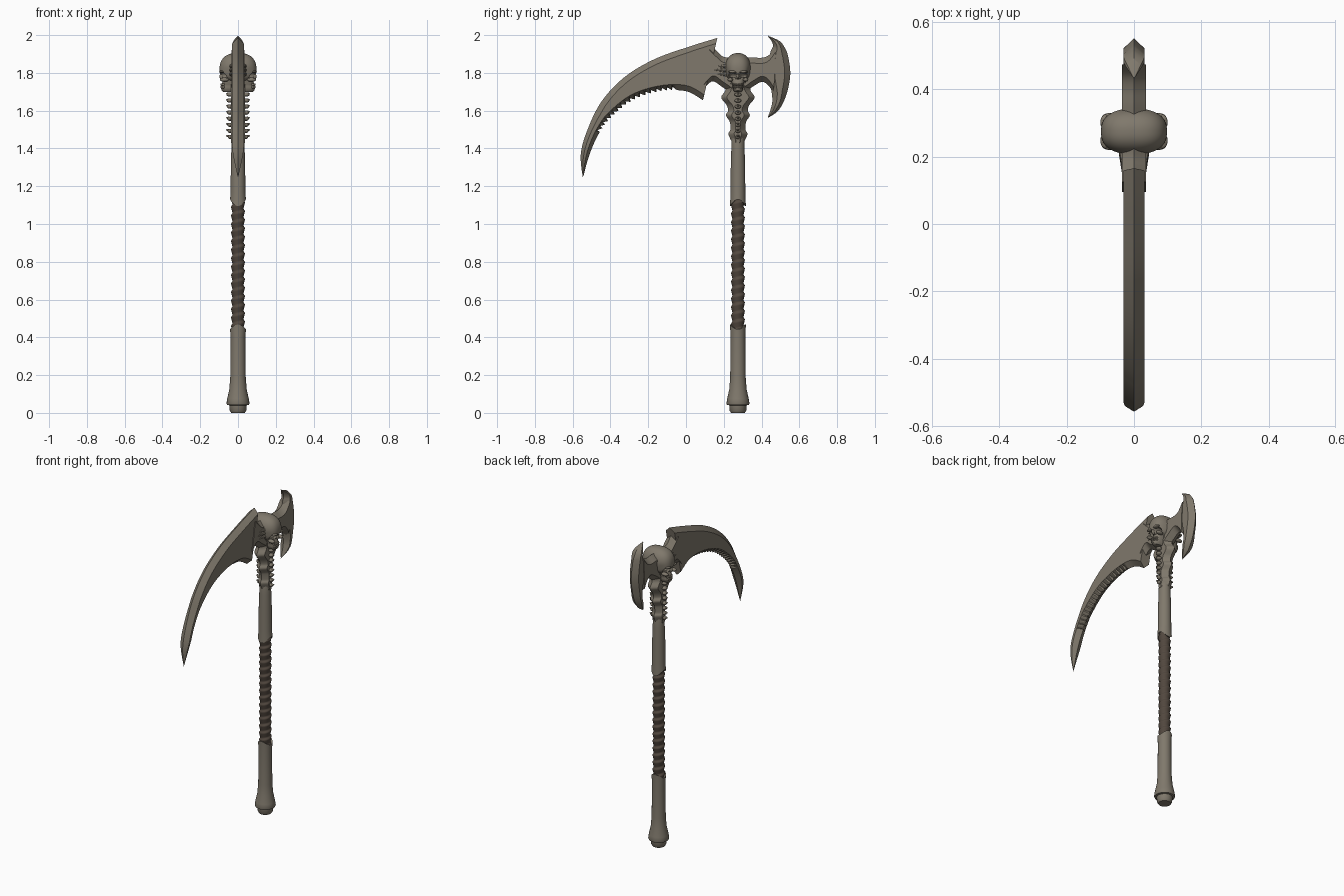
import bpy, bmesh, math
from mathutils import Vector, Matrix

if "Cube" in bpy.data.objects:
    bpy.data.objects.remove(bpy.data.objects["Cube"])

SY = 0.275  # y position of the shaft axis


def material(name, rgb):
    m = bpy.data.materials.new(name)
    m.diffuse_color = (*rgb, 1)
    m.use_nodes = True
    m.node_tree.nodes["Principled BSDF"].inputs["Base Color"].default_value = m.diffuse_color
    return m


STEEL = material("weathered bone steel", (0.215, 0.19, 0.15))
LEATHER = material("dark brown leather", (0.085, 0.065, 0.05))


def finish(name, bm, mat, angle=35):
    bmesh.ops.recalc_face_normals(bm, faces=bm.faces)
    me = bpy.data.meshes.new(name)
    bm.to_mesh(me)
    bm.free()
    ob = bpy.data.objects.new(name, me)
    bpy.context.collection.objects.link(ob)
    me.materials.append(mat)
    bpy.ops.object.select_all(action='DESELECT')
    ob.select_set(True)
    bpy.context.view_layer.objects.active = ob
    bpy.ops.object.shade_smooth_by_angle(angle=math.radians(angle))
    return ob


def loft(name, rings, mat, angle=35):
    bm = bmesh.new()
    rows = [[bm.verts.new(p) for p in r] for r in rings]
    n = len(rows[0])
    for a, b in zip(rows, rows[1:]):
        for i in range(n):
            j = (i + 1) % n
            bm.faces.new((a[i], a[j], b[j], b[i]))
    bm.faces.new(rows[0])
    bm.faces.new(rows[-1])
    return finish(name, bm, mat, angle)


def spline(points, steps):
    """Catmull-Rom samples through 4-value rows."""
    out = []
    n = len(points)
    for k in range(n - 1):
        p = [Vector(points[min(max(k + d, 0), n - 1)]) for d in (-1, 0, 1, 2)]
        for s in range(steps):
            t = s / steps
            out.append(0.5 * (2 * p[1] + (p[2] - p[0]) * t
                              + (2 * p[0] - 5 * p[1] + 4 * p[2] - p[3]) * t * t
                              + (3 * p[1] - p[0] - 3 * p[2] + p[3]) * t ** 3))
    out.append(Vector(points[-1]))
    return out


def plate(name, pairs, half, steps=8, notch=None):
    """Plate in the y-z plane from paired edge points, both edges ground sharp."""
    rings = []
    rows = spline(pairs, steps)
    for k, r in enumerate(rows):
        a, b = Vector((0, r[0], r[1])), Vector((0, r[2], r[3]))
        w = (b - a).length
        if w < 0.004:
            b = a + Vector((0, 0.002, 0.001))
            w = (b - a).length
        d = (b - a) / w
        e = min(0.03, 0.35 * w)
        t = Vector((half * min(1, w / 0.055), 0, 0))
        p, q = a + d * e, b - d * e
        edge = b - d * notch(k / (len(rows) - 1), k) if notch else b
        rings.append([a, p + t, q + t, edge, q - t, p - t])
    return loft(name, rings, STEEL)


# scythe blade with a serrated inner edge
def teeth(t, k):
    return (0, 0.005, 0.011, 0.017)[k % 4] if 0.2 < t < 0.72 else 0


plate("scythe_blade", [
    (.166, 1.985, .09, 1.655), (.02, 1.94, .0, 1.703), (-.166, 1.873, -.13, 1.703),
    (-.325, 1.778, -.27, 1.66), (-.446, 1.65, -.377, 1.58), (-.52, 1.503, -.456, 1.487),
    (-.557, 1.37, -.51, 1.37), (-.546, 1.243, -.546, 1.243)], 0.031, 20, teeth)

# rear axe crescent
plate("axe_blade", [
    (.43, 1.56, .43, 1.56), (.488, 1.60, .447, 1.605), (.53, 1.68, .457, 1.665),
    (.552, 1.79, .44, 1.79), (.54, 1.89, .445, 1.90), (.522, 1.935, .46, 1.94),
    (.493, 1.97, .452, 1.97), (.43, 1.998, .43, 1.998)], 0.031)

# neck joining both blades through the head
plate("blade_neck", [
    (.13, 1.95, .09, 1.71), (.165, 1.915, .14, 1.755), (.20, 1.885, .20, 1.72),
    (.275, 1.88, .275, 1.68), (.35, 1.882, .35, 1.725), (.40, 1.88, .40, 1.752),
    (.44, 1.895, .435, 1.735), (.475, 1.94, .465, 1.69)], 0.035)

# spiked flanges under the head
plate("spiked_flange", [(SY - w, z, SY + w, z) for w, z in (
    (.07, 1.76), (.066, 1.71), (.088, 1.67), (.06, 1.63), (.052, 1.60), (.063, 1.575),
    (.043, 1.54), (.04, 1.50), (.05, 1.475), (.03, 1.43))], 0.036)


# shaft parts: lathed profiles, the flagged rows get notched ends
def lathe(name, profile, mat, segs=24, angle=35):
    rings = []
    for r, z, notch in profile:
        ring = []
        for i in range(segs):
            a = 2 * math.pi * i / segs
            ring.append((r * math.cos(a), SY + r * math.sin(a),
                         z + notch * abs(math.cos(a)) ** 2))
        rings.append(ring)
    return loft(name, rings, mat, angle)


lathe("shaft_core", [(.029, .02, 0), (.029, 1.72, 0)], STEEL)
lathe("lower_handle", [(.036, 0, 0), (.044, .012, 0), (.046, .04, 0), (.058, .042, 0),
                       (.061, .05, 0), (.057, .075, 0), (.046, .125, 0), (.041, .19, 0),
                       (.039, .40, 0), (.042, .468, -.025), (.028, .465, -.025)], STEEL)
lathe("upper_handle", [(.028, 1.10, .035), (.042, 1.095, .035), (.039, 1.17, 0),
                       (.038, 1.31, 0), (.035, 1.40, 0), (.033, 1.47, 0), (.026, 1.50, 0)],
      STEEL)

# spiral leather wrap
pitch, rings = 0.045, []
for k in range(141):
    z = 0.435 + 0.70 * k / 140
    ring = []
    for i in range(24):
        a = 2 * math.pi * i / 24
        f = (z / pitch - a / (2 * math.pi)) % 1
        r = 0.029 + 0.008 * min(f / 0.75, (1 - f) / 0.25)
        ring.append((r * math.cos(a), SY + r * math.sin(a), z))
    rings.append(ring)
loft("grip_wrap", rings, LEATHER, 40)

# twin-faced skull, faces look to +x and -x
bm = bmesh.new()
bmesh.ops.create_icosphere(bm, subdivisions=6, radius=1)
for v in bm.verts:
    c = v.co
    k = (abs(c.x) ** 2.6 + abs(c.y) ** 2.3 + abs(c.z) ** 2.3) ** (-1 / 2.4)
    x, y, z = c.x * k * .098, c.y * k * .069, c.z * k
    z = 1.815 + z * (.09 if z > 0 else .065)
    dip = 0
    for sy in (-1, 1):  # eye sockets and temples
        d = math.hypot((y - sy * .026) / .018, (z - 1.787) / .016)
        dip += .042 * math.exp(-d ** 4)
        d = math.hypot((y - sy * .066) / .014, (z - 1.80) / .025)
        dip += .012 * math.exp(-d ** 2)
    if abs(x) > .03:
        x -= math.copysign(dip, x)
    v.co = (x, SY + y, z)
finish("skull_cranium", bm, STEEL, 60)


def blobs(name, items, angle=60):
    bm = bmesh.new()
    for loc, size in items:
        bmesh.ops.create_uvsphere(bm, u_segments=16, v_segments=10, radius=1,
                                  matrix=Matrix.Translation(loc) @ Matrix.Diagonal((*size, 1)))
    return finish(name, bm, STEEL, angle)


# brows and cheekbones
bones = []
for sx in (-1, 1):
    for sy in (-1, 1):
        bones.append(((sx * .085, SY + sy * .027, 1.806), (.015, .024, .008)))
        bones.append(((sx * .072, SY + sy * .041, 1.764), (.024, .014, .011)))
    bones.append(((sx * .086, SY, 1.782), (.012, .007, .018)))
blobs("skull_brow_and_cheeks", bones)

# jaws: upper and lower rings of a tapered block per face, with a nose hole
for side, sx in (("left", -1), ("right", 1)):
    rings = []
    for z, x, w in ((1.70, .078, .019), (1.708, .088, .025), (1.725, .09, .030),
                    (1.732, .082, .029), (1.738, .086, .031), (1.752, .083, .034),
                    (1.775, .07, .042)):
        ring = []
        for i in range(13):
            a = math.pi * (i / 12 - 0.5)
            ring.append((sx * (.03 + (x - .03) * math.cos(a) ** .6 if 0 < i < 12 else .03),
                         SY + w * math.sin(a), z))
        rings.append(ring)
    jaw = loft("jaw_" + side, rings, STEEL, 40)
    bm = bmesh.new()
    bmesh.ops.create_cone(bm, cap_ends=True, segments=3, radius1=.012, radius2=.005, depth=.05)
    for v in bm.verts:
        v.co = (sx * .088 + v.co.z, SY + v.co.y, 1.759 + v.co.x)
    cutter = finish("nose_cutter_" + side, bm, STEEL)
    cutter.hide_render = True
    cutter.hide_set(True)
    cut = jaw.modifiers.new("nose", 'BOOLEAN')
    cut.object = cutter
    cut.operation = 'DIFFERENCE'

# two rows of teeth on each face
blobs("teeth", [((sx * (.087 - .0012 * i * i), SY + i * .0075, z), (.006, .0036, .007))
                for sx in (-1, 1) for i in range(-3, 4) for z in (1.738, 1.725)])

# spine running down both sides of the shaft
spine = []
for i in range(8):
    s = 1 - 0.05 * i
    z = 1.685 - .032 * i
    for sx in (-1, 1):
        spine.append(((sx * .042, SY, z), (.019 * s, .019 * s, .011)))
        spine.append(((sx * .050, SY, z + .005), (.013, .007, .006)))
blobs("spine_vertebrae", spine)

# small claws gripping the blade beside the skull
bm = bmesh.new()
for sx in (-1, 1):
    for z, length in ((1.835, .05), (1.815, .07), (1.793, .055)):
        m = Matrix.Translation((sx * .033, .215 - length / 2, z)) @ Matrix.Rotation(math.pi / 2, 4, 'X')
        bmesh.ops.create_cone(bm, cap_ends=True, segments=8, radius1=.013, radius2=.002,
                              depth=length, matrix=m)
finish("blade_claws", bm, STEEL)
